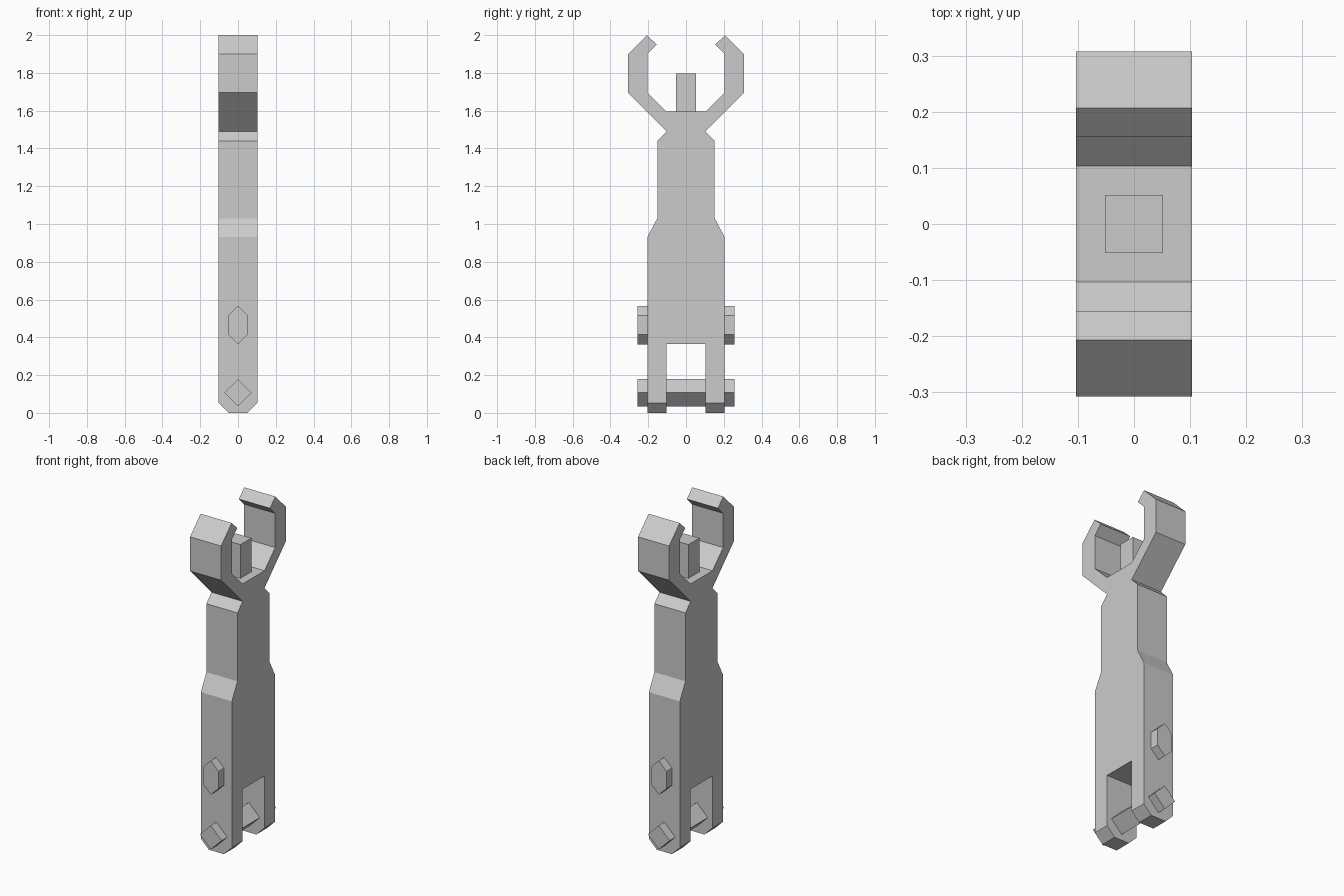
import bpy
import bmesh
from mathutils import Vector

if "Cube" in bpy.data.objects:
    bpy.data.objects.remove(bpy.data.objects["Cube"])


def prism(name, profile, lo, hi, axis):
    """Extrude a flat profile along 'x' (points are y,z) or 'y' (points are x,z)."""
    def place(p, d):
        return Vector((d, p[0], p[1])) if axis == 'x' else Vector((p[0], d, p[1]))
    bm = bmesh.new()
    face = bm.faces.new([bm.verts.new(place(p, lo)) for p in profile])
    ext = bmesh.ops.extrude_face_region(bm, geom=[face])
    verts = [g for g in ext['geom'] if isinstance(g, bmesh.types.BMVert)]
    shift = place((0, 0), hi - lo)
    bmesh.ops.translate(bm, verts=verts, vec=shift)
    bmesh.ops.recalc_face_normals(bm, faces=bm.faces)
    mesh = bpy.data.meshes.new(name)
    bm.to_mesh(mesh)
    bm.free()
    ob = bpy.data.objects.new(name, mesh)
    bpy.context.collection.objects.link(ob)
    return ob


HALF = 0.103

# Body: forked legs, stepped shaft and open claw in one silhouette
half_outline = [
    (0.103, 0.365), (0.103, 0.0), (0.205, 0.0), (0.205, 0.93), (0.152, 1.03),
    (0.152, 1.44), (0.103, 1.49), (0.307, 1.695), (0.307, 1.90), (0.207, 2.0),
    (0.155, 1.95), (0.205, 1.90), (0.205, 1.695), (0.103, 1.595),
]
outline = half_outline + [(-y, z) for y, z in reversed(half_outline)]
body = prism("forked_body", outline, -HALF, HALF, 'x')

# Chamfered feet
bm = bmesh.new()
bm.from_mesh(body.data)
feet = [e for e in bm.edges
        if all(v.co.z < 1e-4 for v in e.verts)
        and abs(e.verts[0].co.x - e.verts[1].co.x) < 1e-4]
bmesh.ops.bevel(bm, geom=feet, offset=0.053, offset_type='OFFSET',
                segments=1, profile=0.5, affect='EDGES')
bm.to_mesh(body.data)
bm.free()

# Peg standing between the claw jaws
prism("centre_peg", [(-0.052, 1.595), (0.052, 1.595), (0.052, 1.797), (-0.052, 1.797)],
      -0.052, 0.052, 'x')

# Diamond axle through both legs
prism("axle", [(0, 0.035), (0.072, 0.107), (0, 0.179), (-0.072, 0.107)],
      -0.258, 0.258, 'y')

# Six-sided studs on the two narrow sides
stud = [(0, 0.363), (0.051, 0.414), (0.051, 0.516),
        (0, 0.567), (-0.051, 0.516), (-0.051, 0.414)]
for side, label in ((-1, "front"), (1, "back")):
    prism(label + "_stud", stud, side * 0.2, side * 0.258, 'y')
